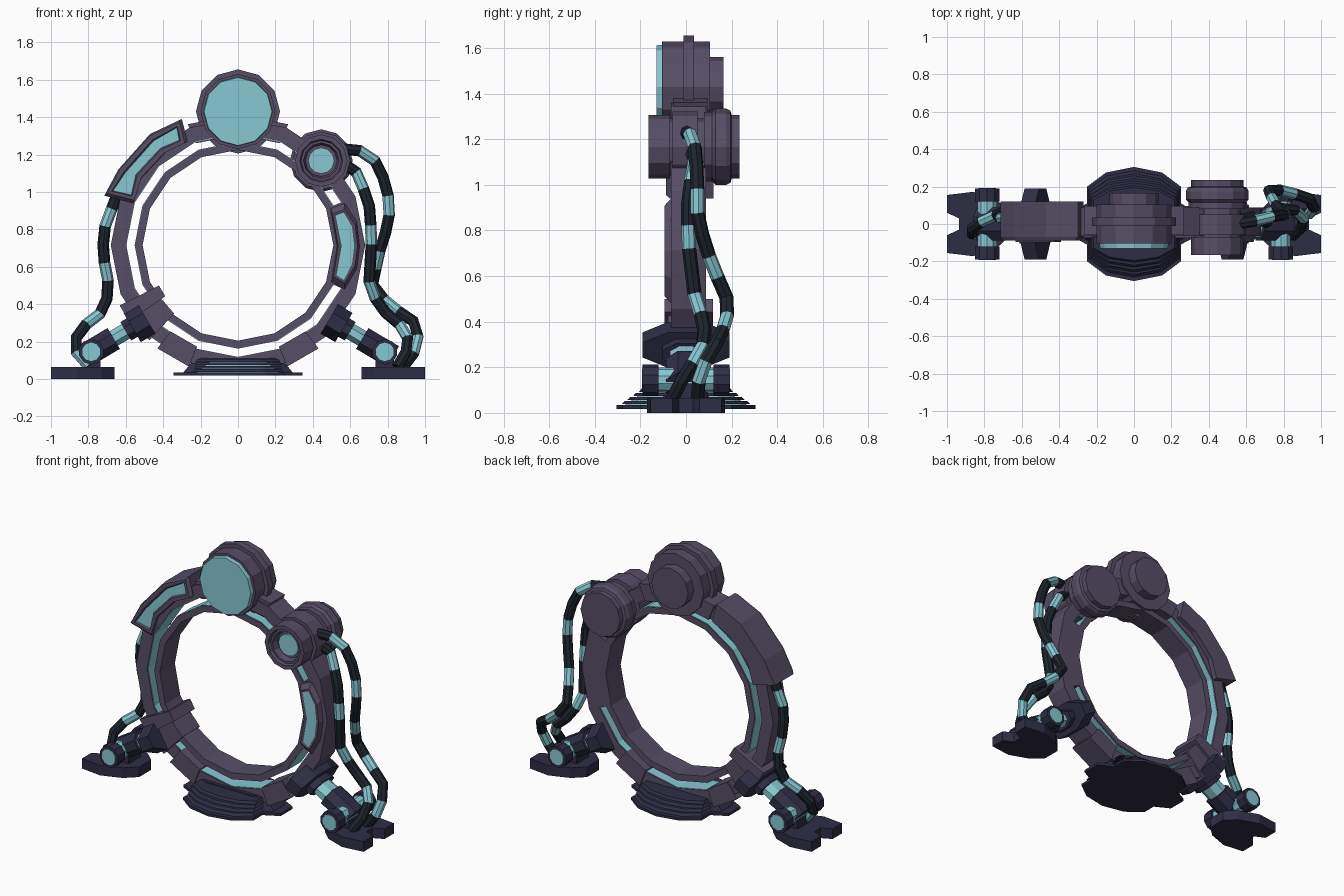
import bpy, bmesh, math
from mathutils import Vector, Matrix

if "Cube" in bpy.data.objects:
    bpy.data.objects.remove(bpy.data.objects["Cube"])


def material(name, rgb):
    m = bpy.data.materials.new(name)
    m.diffuse_color = (*rgb, 1)
    m.use_nodes = True
    m.node_tree.nodes["Principled BSDF"].inputs["Base Color"].default_value = m.diffuse_color
    return m


PURPLE = material("purple_shell", (0.095, 0.075, 0.13))
NAVY = material("navy_metal", (0.028, 0.027, 0.06))
HOSE = material("hose_black", (0.012, 0.018, 0.026))
CYAN = material("cyan_glow", (0.25, 0.58, 0.65))
CX, CZ = 0.0, 0.715   # ring centre


def finish(name, bm, *mats):
    bmesh.ops.recalc_face_normals(bm, faces=bm.faces)
    me = bpy.data.meshes.new(name)
    bm.to_mesh(me)
    bm.free()
    for m in mats:
        me.materials.append(m)
    ob = bpy.data.objects.new(name, me)
    bpy.context.collection.objects.link(ob)
    return ob


def loft(bm, loops, close=False, caps=True):
    """Skin a list of equal-length loops, returns the side faces per span."""
    rows = [[bm.verts.new(p) for p in lp] for lp in loops]
    n, spans = len(rows[0]), []
    pairs = list(zip(rows, rows[1:])) + ([(rows[-1], rows[0])] if close else [])
    for a, b in pairs:
        spans.append([bm.faces.new((a[i], a[(i + 1) % n], b[(i + 1) % n], b[i])) for i in range(n)])
    if caps and not close:
        bm.faces.new(rows[0])
        bm.faces.new(rows[-1])
    return spans


def arc_band(name, r0, r1, y0, y1, mat, a0=0, a1=360, steps=16):
    """Rectangular section swept round the ring centre."""
    full = a1 - a0 == 360
    loops = []
    for i in range(steps if full else steps + 1):
        a = math.radians(a0 + (a1 - a0) * i / steps)
        loops.append([(CX + r * math.cos(a), y, CZ + r * math.sin(a))
                      for r, y in ((r0, y0), (r1, y0), (r1, y1), (r0, y1))])
    bm = bmesh.new()
    loft(bm, loops, close=full)
    return finish(name, bm, mat)


def lathe(name, x, z, profile, mat, n=12):
    """Closed turned part on a y axis, profile = (radius, y)."""
    bm = bmesh.new()
    loft(bm, [[(x + r * math.cos(math.tau * i / n), y, z + r * math.sin(math.tau * i / n))
               for i in range(n)] for r, y in profile])
    return finish(name, bm, mat)


def plate(name, pts, z0, z1, mat, top=1.0):
    """Flat outline in xy, extruded up with optional taper."""
    bm = bmesh.new()
    loft(bm, [[(x, y, z0) for x, y in pts], [(x * top, y * top, z1) for x, y in pts]])
    return finish(name, bm, mat)


def window(name, pts, back, mid, front, taper, rim, depth):
    """Housing with an inset glowing window on its front."""
    bm = bmesh.new()
    c = sum((Vector(p) for p in pts), Vector((0, 0))) / len(pts)
    small = [c + (Vector(p) - c) * taper for p in pts]
    loft(bm, [[(x, back, z) for x, z in pts], [(x, mid, z) for x, z in pts],
              [(x, front, z) for x, z in small]])
    bmesh.ops.recalc_face_normals(bm, faces=bm.faces)
    face = min(bm.faces, key=lambda f: f.calc_center_median().y)
    bmesh.ops.inset_individual(bm, faces=[face], thickness=rim)
    bmesh.ops.inset_individual(bm, faces=[face], thickness=0.008, depth=-depth)
    face.material_index = 1
    return finish(name, bm, PURPLE, CYAN)


def rod(name, p, q, r, mat, n=8, wide=1.0):
    """Straight n-sided bar from p to q, in the xz plane, stretched along y."""
    p, q = Vector(p), Vector(q)
    d = (q - p).normalized()
    u = Vector((0, 1, 0)) if abs(d.y) < 0.9 else Vector((1, 0, 0))
    v = d.cross(u)
    ang = [math.tau * (i + 0.5) / n for i in range(n)]
    bm = bmesh.new()
    loft(bm, [[c + u * (r * wide * math.cos(a)) + v * (r * math.sin(a)) for a in ang] for c in (p, q)])
    return finish(name, bm, mat)


def hose(name, path, r=0.031, step=0.1, n=8):
    """Banded hose along a path given as (x, z, y)."""
    pts = [Vector((x, y, z)) for x, z, y in path]
    acc = [0]
    for a, b in zip(pts, pts[1:]):
        acc.append(acc[-1] + (b - a).length)
    count = round(acc[-1] / step)
    line = []
    for k in range(count + 1):
        t = acc[-1] * k / count
        j = max(i for i in range(len(pts) - 1) if acc[i] <= t + 1e-9)
        line.append(pts[j].lerp(pts[j + 1], (t - acc[j]) / (acc[j + 1] - acc[j])))
    loops, u = [], Vector((0, 1, 0))
    for i, c in enumerate(line):
        d = (line[min(i + 1, count)] - line[max(i - 1, 0)]).normalized()
        u = (u - d * u.dot(d)).normalized()
        v = d.cross(u)
        loops.append([c + r * (u * math.cos(math.tau * k / n) + v * math.sin(math.tau * k / n))
                      for k in range(n)])
    bm = bmesh.new()
    for i, faces in enumerate(loft(bm, loops)):
        for f in faces:
            f.material_index = int(i % 3 == 1)
    finish(name, bm, HOSE, CYAN)


# Split ring with glowing slit walls
arc_band("ring_outer", 0.60, 0.68, -0.065, 0.087, PURPLE)
arc_band("ring_inner", 0.51, 0.55, -0.065, 0.087, PURPLE)
arc_band("slit_glow_outer", 0.597, 0.602, -0.06, 0.082, CYAN)
arc_band("slit_glow_inner", 0.548, 0.553, -0.06, 0.082, CYAN)
arc_band("ring_solid_side", 0.545, 0.605, -0.065, 0.087, PURPLE, -22.5, 22.5, 2)
arc_band("ring_top_saddle", 0.59, 0.70, -0.055, 0.095, PURPLE, 67.5, 112.5, 2)

# Lower left clamp and sleeves
arc_band("clamp_flange", 0.475, 0.71, -0.095, 0.118, PURPLE, 207, 215, 1)
arc_band("clamp_sleeve", 0.50, 0.695, -0.08, 0.10, PURPLE, 215, 227, 1)
for s, a in (("left", 232), ("right", 292)):
    arc_band("lower_block_" + s, 0.585, 0.70, -0.075, 0.097, PURPLE, a, a + 16, 1)

# Window housings
window("upper_left_housing",
       [(-0.30, 1.39), (-0.47, 1.31), (-0.64, 1.12), (-0.715, 0.98), (-0.56, 0.94),
        (-0.52, 1.07), (-0.39, 1.21), (-0.27, 1.27)], 0.12, -0.07, -0.088, 0.93, 0.025, 0.012)
window("right_side_housing",
       [(0.495, 0.91), (0.57, 0.94), (0.635, 0.84), (0.65, 0.71), (0.635, 0.59),
        (0.57, 0.48), (0.50, 0.52), (0.53, 0.71)], 0.02, -0.066, -0.095, 0.86, 0.010, 0.004)

# Top eye pod
lathe("eye_body", 0, 1.43, [(0.05, 0.165), (0.13, 0.165), (0.13, 0.105), (0.2, 0.105), (0.2, 0.035),
      (0.225, 0.035), (0.225, -0.01), (0.2, -0.01), (0.2, -0.105), (0.15, -0.105), (0.135, -0.085),
      (0.05, -0.085)], PURPLE)
lathe("eye_glow_collar", 0, 1.43, [(0.165, -0.10), (0.185, -0.10), (0.182, -0.13), (0.17, -0.13)], CYAN)
lathe("eye_rim", 0, 1.43, [(0.172, -0.10), (0.172, -0.128), (0.155, -0.128), (0.148, -0.112),
      (0.136, -0.112), (0.125, -0.08)], PURPLE)
lathe("eye_lens", 0, 1.43, [(0.115, -0.08), (0.115, -0.096)], CYAN)

# Side eye pod
lathe("side_eye_body", 0.445, 1.167, [(0.05, 0.235), (0.14, 0.235), (0.14, 0.20), (0.158, 0.195),
      (0.168, 0.175), (0.168, 0.13), (0.153, 0.115), (0.153, 0.08), (0.125, 0.08), (0.125, -0.07),
      (0.14, -0.07), (0.14, -0.165), (0.115, -0.165), (0.108, -0.15), (0.095, -0.15), (0.085, -0.11),
      (0.03, -0.11)], PURPLE)
lathe("side_eye_collar", 0.445, 1.167, [(0.155, 0.05), (0.155, -0.06)], PURPLE)
lathe("side_eye_lens", 0.445, 1.167, [(0.07, -0.10), (0.07, -0.125)], CYAN)

# Base with stacked vent slats
skirt = [(-0.25, -0.20), (-0.15, -0.275), (0, -0.305), (0.15, -0.275), (0.25, -0.20),
         (0.25, 0.20), (0.15, 0.275), (0, 0.305), (-0.15, 0.275), (-0.25, 0.20)]
tongue = [(-0.345, -0.06), (-0.25, -0.11), (0.25, -0.11), (0.345, -0.06),
          (0.345, 0.06), (0.25, 0.11), (-0.25, 0.11), (-0.345, 0.06)]
plate("base_plate", skirt, 0.018, 0.034, NAVY)
plate("base_tongue", tongue, 0.018, 0.034, NAVY)
plate("base_wedge", [(x * 0.85, y) for x, y in tongue], 0.034, 0.112, NAVY, 0.78)
plate("vent_glow", [(x * 0.9, y * 0.9) for x, y in skirt], 0.03, 0.094, CYAN, 0.66)
for i in range(4):
    k = 0.93 - 0.085 * i
    plate(f"vent_slat_{i + 1}", [(x * (0.97 - 0.02 * i), y * k) for x, y in skirt],
          0.038 + 0.018 * i, 0.052 + 0.018 * i, NAVY, 0.95)

# Legs, pivots and feet on both sides
sole = [(0.66, -0.06), (0.73, -0.125), (0.86, -0.172), (1.0, -0.155), (1.0, -0.06), (0.935, -0.03)]
sole += [(x, -y) for x, y in reversed(sole)]
for side, s in (("left", -1), ("right", 1)):
    plate("foot_" + side, [(s * x, y) for x, y in sole], 0, 0.065, NAVY)
    px, pz = 0.785, 0.145
    d = Vector((-0.86, 0, 0.51))

    def on_leg(t):
        return (s * (px + d.x * t), 0, pz + d.z * t)
    rod("leg_knuckle_" + side, on_leg(-0.05), on_leg(0.14), 0.07, NAVY, 8, 1.35)
    rod("leg_piston_" + side, on_leg(0.13), on_leg(0.27), 0.048, CYAN, 8, 1.6)
    rod("leg_neck_" + side, on_leg(0.215), on_leg(0.27), 0.062, NAVY, 8, 1.8)
    rod("leg_collar_" + side, on_leg(0.255), on_leg(0.345), 0.098, NAVY, 8, 2.1)
    rod("pivot_axle_" + side, (s * px, -0.13, pz), (s * px, 0.13, pz), 0.055, CYAN, 10)
    rod("pivot_bracket_" + side, (s * px, 0, 0.06), (s * px, 0, 0.13), 0.07, NAVY, 4, 1.2)
    for e in (-1, 1):
        rod(f"pivot_cap_{side}", (s * px, e * 0.12, pz), (s * px, e * 0.19, pz), 0.068, NAVY, 10)
        rod(f"pivot_light_{side}", (s * px, e * 0.18, pz), (s * px, e * 0.193, pz), 0.05, CYAN, 10)

# Banded hoses, points as (x, z, y)
hose("hose_left", [(-0.64, 1.0, 0.04), (-0.71, 0.82, 0.03), (-0.725, 0.68, 0.04), (-0.69, 0.5, 0.06),
     (-0.71, 0.37, 0.06), (-0.84, 0.27, 0.0), (-0.89, 0.17, -0.05), (-0.80, 0.07, -0.06)])
hose("hose_right_outer", [(0.55, 1.23, 0.0), (0.66, 1.22, 0.02), (0.74, 1.16, 0.04), (0.80, 1.02, 0.05),
     (0.81, 0.85, 0.05), (0.75, 0.66, 0.11), (0.72, 0.5, 0.18), (0.80, 0.4, 0.18),
     (0.95, 0.3, 0.13), (0.97, 0.18, 0.06), (0.88, 0.06, 0.05)])
hose("hose_right_inner", [(0.55, 1.16, 0.02), (0.63, 1.11, 0.04), (0.70, 0.95, 0.01), (0.715, 0.75, 0.01),
     (0.70, 0.5, 0.04), (0.76, 0.38, 0.085), (0.89, 0.27, 0.07), (0.92, 0.18, 0.0), (0.85, 0.06, -0.06)])
